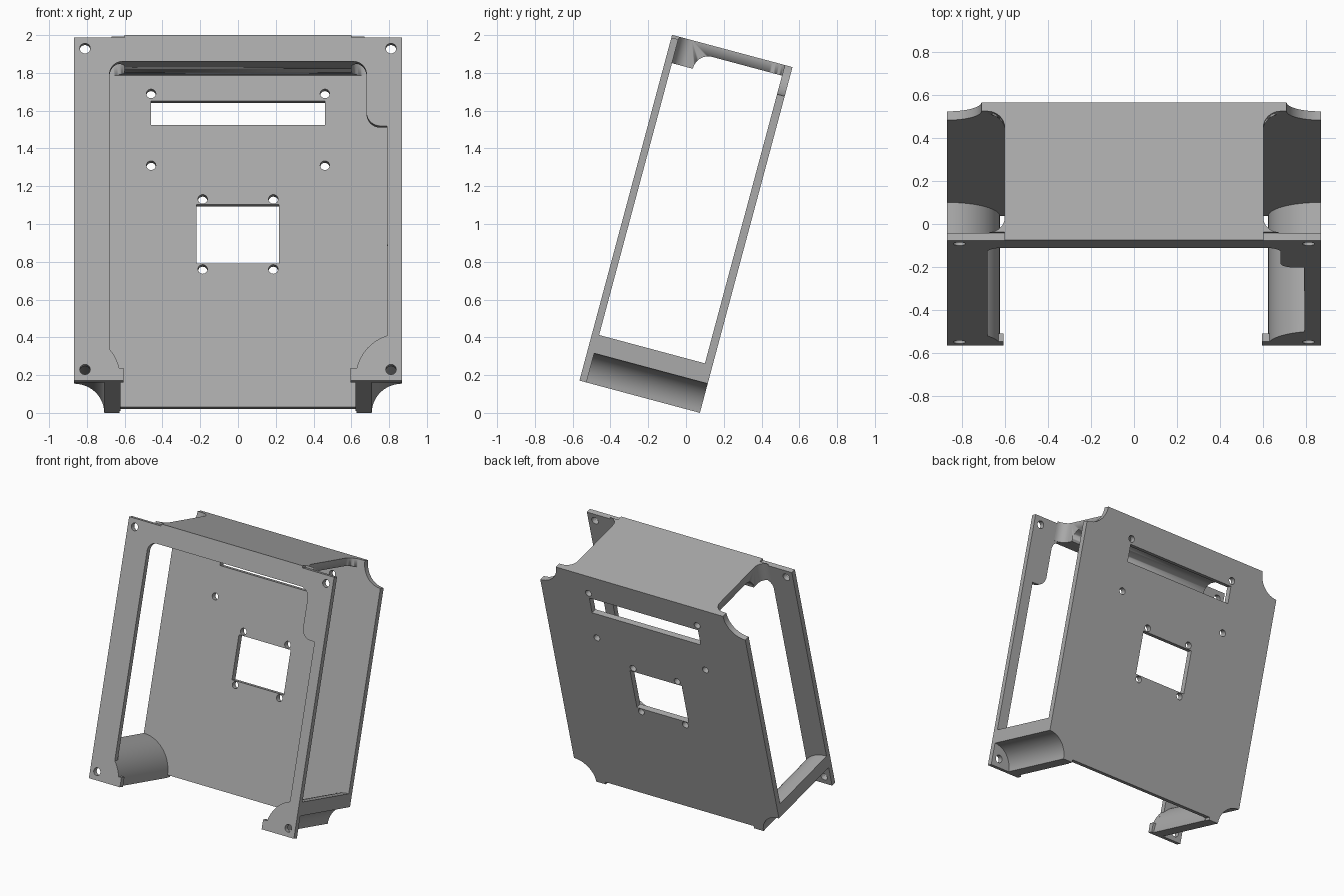
import bpy, math
from mathutils import Matrix

if "Cube" in bpy.data.objects:
    bpy.data.objects.remove(bpy.data.objects["Cube"])

# Local frame: x across, v depth (front to back), w height, leaning back 15 degrees
TILT = Matrix.Translation((0, -0.564, 0.171)) @ Matrix.Rotation(math.radians(-15), 4, 'X')
PLANES = {
    'xw': Matrix(((1, 0, 0, 0), (0, 0, -1, 0), (0, 1, 0, 0), (0, 0, 0, 1))),
    'xv': Matrix.Identity(4),
    'vw': Matrix(((0, 0, 1, 0), (1, 0, 0, 0), (0, 1, 0, 0), (0, 0, 0, 1))),
}
grey = bpy.data.materials.new("grey plastic")
grey.diffuse_color = (0.40, 0.40, 0.40, 1)
grey.use_nodes = True
grey.node_tree.nodes["Principled BSDF"].inputs["Base Color"].default_value = grey.diffuse_color


def arc(cx, cy, r, a0, a1, n=12):
    angles = [math.radians(a0 + (a1 - a0) * i / n) for i in range(n + 1)]
    return [(cx + r * math.cos(a), cy + r * math.sin(a)) for a in angles]


def circle(cx, cy, r):
    return arc(cx, cy, r, 0, 345, 23)


def rect(x0, y0, x1, y1):
    return [(x0, y0), (x1, y0), (x1, y1), (x0, y1)]


def flip(points):
    return [(-x, y) for x, y in reversed(points)]


def extrude(name, loops, plane, start, end):
    """Fill the first loop, leave the others as holes, extrude from start to end."""
    cu = bpy.data.curves.new(name, 'CURVE')
    cu.dimensions, cu.fill_mode = '2D', 'BOTH'
    cu.extrude = (end - start) / 2
    for loop in loops:
        sp = cu.splines.new('POLY')
        sp.points.add(len(loop) - 1)
        for p, (a, b) in zip(sp.points, loop):
            p.co = (a, b, 0, 1)
        sp.use_cyclic_u = True
    ob = bpy.data.objects.new(name, cu)
    bpy.context.collection.objects.link(ob)
    bpy.ops.object.select_all(action='DESELECT')
    ob.select_set(True)
    bpy.context.view_layer.objects.active = ob
    bpy.ops.object.convert(target='MESH')
    ob = bpy.context.object
    mid = (start + end) / 2
    if plane == 'xw':
        mid = -mid
    ob.data.transform(TILT @ PLANES[plane] @ Matrix.Translation((0, 0, mid)))
    bpy.ops.object.mode_set(mode='EDIT')
    bpy.ops.mesh.select_all(action='SELECT')
    bpy.ops.mesh.remove_doubles(threshold=0.0001)
    bpy.ops.mesh.normals_make_consistent(inside=False)
    bpy.ops.object.mode_set(mode='OBJECT')
    ob.data.materials.clear()
    ob.data.materials.append(grey)
    bpy.ops.object.shade_smooth_by_angle(angle=math.radians(30))
    return ob


W, TOP, FRONT, BACK, DEPTH = 0.868, 1.895, 0.038, 0.618, 0.66

# Front flange: open at the bottom, corner ears, wider tab on the right
flange = [(-W, 0), (-0.605, 0), (-0.605, 0.07)]
flange += arc(-W, 0.015, 0.245, 13, 40)
flange += arc(-0.61, 1.68, 0.07, 180, 90) + arc(0.61, 1.68, 0.07, 90, 0)
flange += arc(0.755, 1.471, 0.075, 180, 270) + [(0.79, 1.396)]
flange += arc(W, 0.015, 0.245, 108.5, 167) + [(0.595, 0.07), (0.595, 0)]
flange += [(W, 0), (W, 1.88), (0.6, 1.88), (0.6, TOP),
           (-0.6, TOP), (-0.6, 1.88), (-W, 1.88)]
screws = [circle(s * 0.81, w, 0.028) for s in (-1, 1) for w in (0.061, 1.821)]
extrude("front_flange", [flange] + screws, 'xw', 0, FRONT)

# Back plate: scalloped corners, slot, square window and mounting holes
half = [(0.628, 0.02), (0.628, 0)] + arc(W, 0.0, 0.16, 180, 90) + arc(W, TOP, 0.16, 270, 180)
holes = [rect(-0.46, 1.567, 0.46, 1.697), rect(-0.22, 0.806, 0.218, 1.13)]
for s in (-1, 1):
    for x, w in ((0.46, 1.738), (0.46, 1.345), (0.187, 1.16), (0.187, 0.776)):
        holes.append(circle(s * x, w, 0.025))
extrude("back_plate", [half + flip(half)] + holes, 'xw', BACK, DEPTH)

# Curved corner walls at the bottom, left and right
wall = [(0.623, 0)] + arc(W, 0.015, 0.245, 180, 90) + arc(W, 0, 0.16, 90, 180)
extrude("right_corner_wall", [wall], 'xw', FRONT, BACK)
extrude("left_corner_wall", [flip(wall)], 'xw', FRONT, BACK)

# Top wall: flared into both plates, with a deep lip behind the flange
side = arc(0.67, FRONT + 0.07, 0.07, 270, 180) + arc(0.68, BACK - 0.08, 0.08, 180, 90)
top = extrude("top_wall", [side + flip(side)], 'xv', 1.75, TOP)
void = [(0.155, 1.70)] + arc(0.235, 1.755, 0.082, 180, 90) + [(0.72, 1.837), (0.72, 1.70)]
cutter = extrude("top_wall_cutter", [void], 'vw', -0.95, 0.95)
cutter.hide_render = True
cutter.hide_set(True)
mod = top.modifiers.new("lip", 'BOOLEAN')
mod.operation, mod.solver, mod.object = 'DIFFERENCE', 'EXACT', cutter
bpy.context.view_layer.objects.active = top
bpy.ops.object.modifier_apply(modifier="lip")
bpy.data.objects.remove(cutter)
